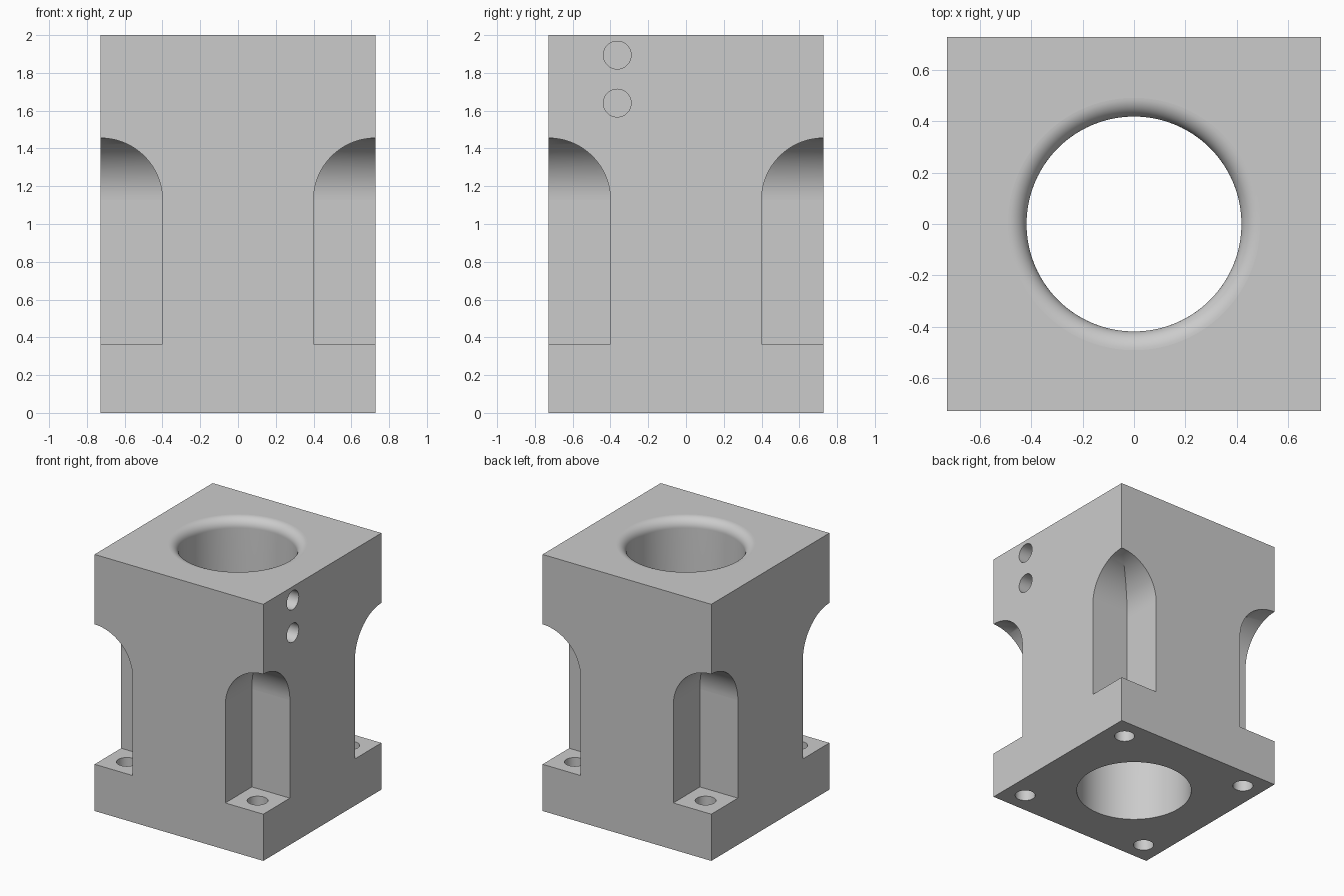
import bpy, bmesh
from math import sin, cos, pi
from mathutils import Matrix

cube = bpy.data.objects.get("Cube")
if cube:
    bpy.data.objects.remove(cube, do_unlink=True)

HALF = 0.7275        # half width of the block
BORE, ROUND = 0.418, 0.073
INNER, LEDGE, ARCH = 0.4, 0.364, 1.455
HOLE = 0.0735

grey = bpy.data.materials.new("machined_grey")
grey.use_nodes = True
grey.diffuse_color = (0.6, 0.6, 0.6, 1)
grey.node_tree.nodes["Principled BSDF"].inputs["Base Color"].default_value = (0.6, 0.6, 0.6, 1)


def loft(name, rings, matrix=Matrix()):
    """Solid skinned through equal-length rings, capped at both ends."""
    bm = bmesh.new()
    loops = [[bm.verts.new(p) for p in ring] for ring in rings]
    n = len(loops[0])
    for low, high in zip(loops, loops[1:]):
        for i in range(n):
            j = (i + 1) % n
            bm.faces.new((low[i], low[j], high[j], high[i]))
    bm.faces.new(loops[0][::-1])
    bm.faces.new(loops[-1])
    bm.transform(matrix)
    bmesh.ops.recalc_face_normals(bm, faces=bm.faces[:])
    mesh = bpy.data.meshes.new(name)
    bm.to_mesh(mesh)
    bm.free()
    mesh.materials.append(grey)
    obj = bpy.data.objects.new(name, mesh)
    bpy.context.collection.objects.link(obj)
    return obj


def circle(r, z, n):
    return [(r * cos(2 * pi * i / n), r * sin(2 * pi * i / n), z) for i in range(n)]


def square(a, b, z):
    return [(a, a, z), (b, a, z), (b, b, z), (a, b, z)]


# Main block
block = loft("bearing_block", [square(-HALF, HALF, 0), square(-HALF, HALF, 2)])
cutters = []

# Central bore with a rounded upper rim
profile = [(BORE, -0.1)]
for i in range(13):
    a = pi / 2 * i / 12
    profile.append((BORE + ROUND * (1 - cos(a)), 2 - ROUND + ROUND * sin(a)))
profile.append((BORE + ROUND, 2.1))
cutters.append(loft("bore_cutter", [circle(r, z, 96) for r, z in profile]))

# Arched corner pockets, each with a vertical bolt hole through its ledge
radius = HALF - INNER
rings = [square(INNER, 1, LEDGE)]
for i in range(25):
    a = pi / 2 * i / 24
    rings.append(square(HALF - radius * cos(a), 1, ARCH - radius + radius * sin(a)))
bolt = (INNER + HALF) / 2
for k in range(4):
    turn = Matrix.Rotation(k * pi / 2, 4, "Z")
    cutters.append(loft("pocket_cutter", rings, turn))
    place = turn @ Matrix.Translation((bolt, bolt, 0))
    cutters.append(loft("bolt_hole_cutter",
                        [circle(HOLE, -0.1, 48), circle(HOLE, LEDGE + 0.1, 48)], place))

# Two blind holes in the left side
for z in (1.64, 1.894):
    place = Matrix.Translation((HALF, -0.364, z)) @ Matrix.Rotation(pi / 2, 4, "Y")
    cutters.append(loft("side_hole_cutter",
                        [circle(HOLE, -0.36, 48), circle(HOLE, 0.1, 48)], place))

# Cut everything from the block, then remove the cutters
bpy.ops.object.select_all(action="DESELECT")
bpy.context.view_layer.objects.active = block
block.select_set(True)
for cutter in cutters:
    cutter.hide_render = True
    mod = block.modifiers.new("cut", "BOOLEAN")
    mod.operation = "DIFFERENCE"
    mod.solver = "EXACT"
    mod.object = cutter
    bpy.ops.object.modifier_apply(modifier=mod.name)
    bpy.data.objects.remove(cutter, do_unlink=True)

# Smooth the curved walls, keep the planar faces flat
bpy.ops.object.shade_smooth_by_angle(angle=pi / 6)
for face in block.data.polygons:
    face.use_smooth = max(abs(c) for c in face.normal) < 0.9999
